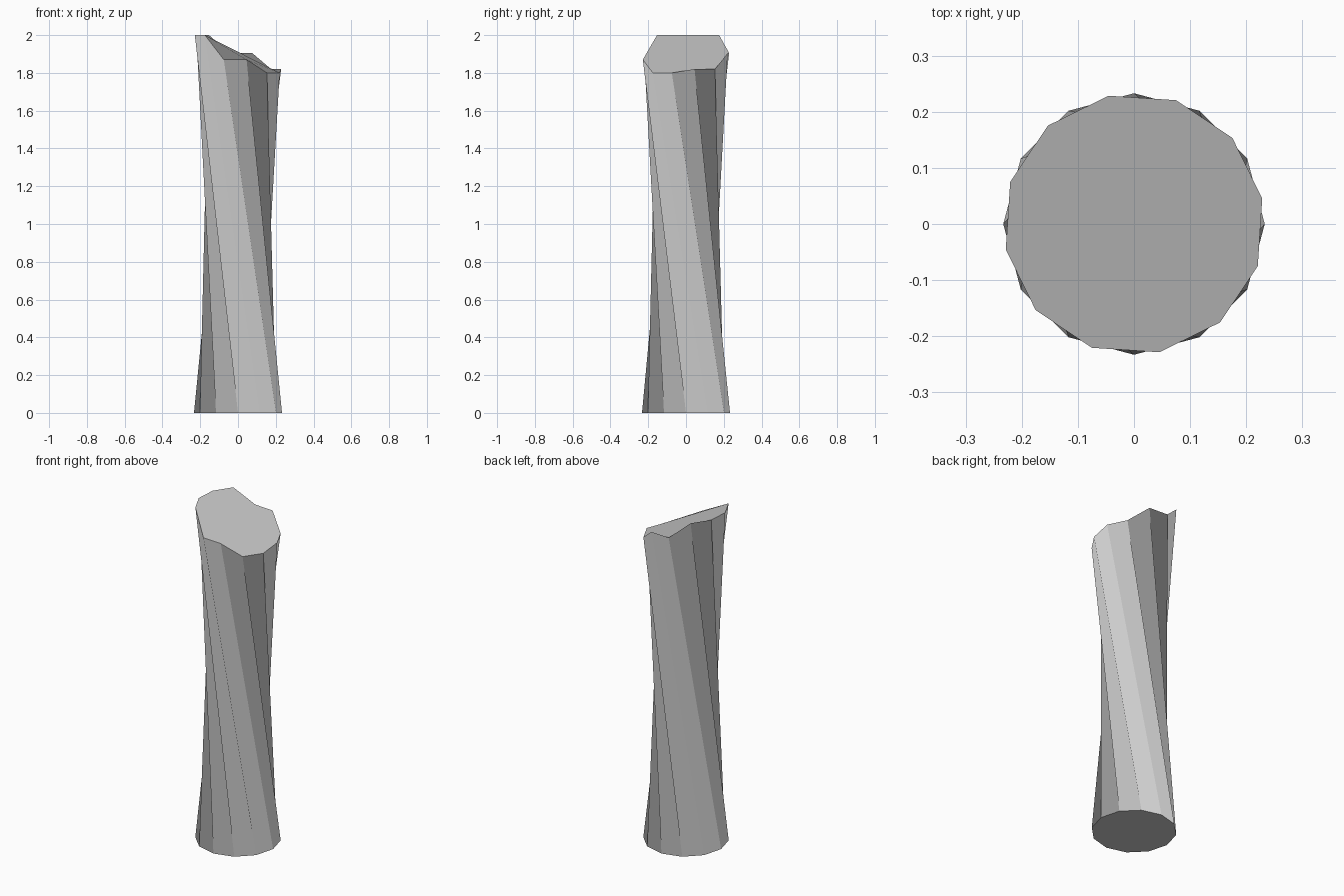
import bpy, bmesh, math
from mathutils import Vector

if "Cube" in bpy.data.objects:
    bpy.data.objects.remove(bpy.data.objects["Cube"])

SIDES, R = 12, 0.233
TWIST = math.radians(-78.8)
# broken rim heights, counter-clockwise from the right-hand side
RIM = [1.82, 1.82, 1.905, 1.905, 2.0, 2.0, 2.0, 2.0, 1.87, 1.87, 1.80, 1.80]


def at(angle, z):
    return Vector((R * math.cos(angle), R * math.sin(angle), z))


# corner positions at the foot and at the rim
step = 2 * math.pi / SIDES
rim_start = math.radians(11.2)
bm = bmesh.new()
top = [bm.verts.new(at(rim_start + i * step, RIM[i])) for i in range(SIDES)]
foot = [bm.verts.new(at(rim_start + i * step - TWIST, 0)) for i in range(SIDES)]

# twisted shaft: one long quad per side, folded inward along its diagonal
for i in range(SIDES):
    j = (i + 1) % SIDES
    bm.faces.new((foot[j], top[j], top[i], foot[i]))

# flat foot and uneven broken top
bm.faces.new(list(reversed(foot)))
bm.faces.new(top)

mesh = bpy.data.meshes.new("twisted_column")
bm.to_mesh(mesh)
bm.free()
column = bpy.data.objects.new("twisted_column", mesh)
bpy.context.collection.objects.link(column)
